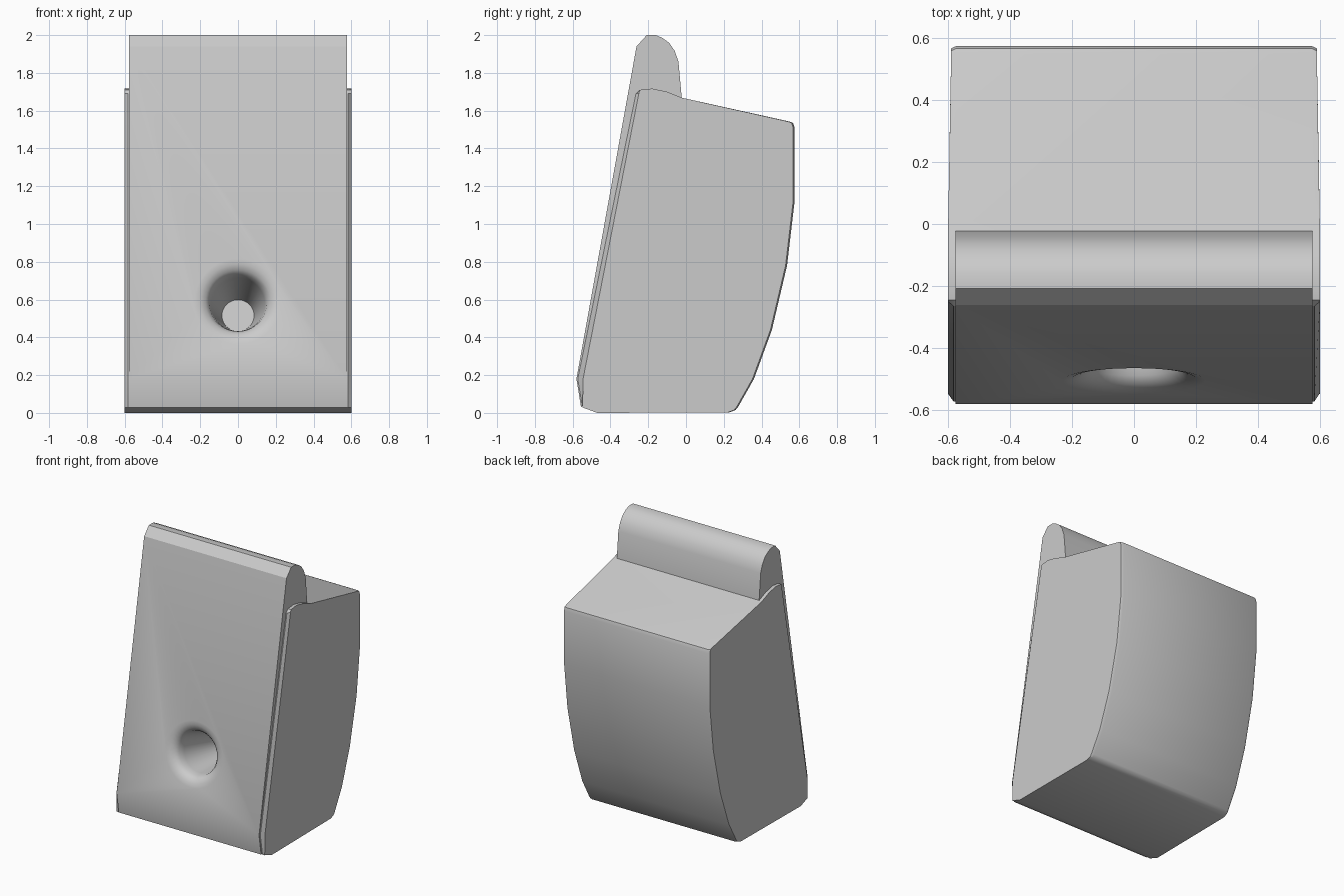
import bpy, bmesh
from math import pi, cos, sin
from mathutils import Vector

if "Cube" in bpy.data.objects:
    bpy.data.objects.remove(bpy.data.objects["Cube"])


def loft(name, rings, closed_ends=True):
    """Skin a list of equal-length point rings and cap both ends."""
    bm = bmesh.new()
    vr = [[bm.verts.new(p) for p in ring] for ring in rings]
    n = len(vr[0])
    for a, b in zip(vr, vr[1:]):
        for i in range(n):
            j = (i + 1) % n
            bm.faces.new((a[i], a[j], b[j], b[i]))
    bm.faces.new(vr[0])
    bm.faces.new(vr[-1])
    bmesh.ops.recalc_face_normals(bm, faces=bm.faces)
    mesh = bpy.data.meshes.new(name)
    bm.to_mesh(mesh)
    bm.free()
    ob = bpy.data.objects.new(name, mesh)
    bpy.context.collection.objects.link(ob)
    return ob


def combine(target, other, operation):
    """Apply an exact boolean and discard the helper."""
    bpy.context.view_layer.objects.active = target
    mod = target.modifiers.new(operation.lower(), 'BOOLEAN')
    mod.operation = operation
    mod.solver = 'EXACT'
    mod.object = other
    bpy.ops.object.modifier_apply(modifier=mod.name)
    bpy.data.objects.remove(other, do_unlink=True)


# Body: side profile (y, z) with a curved back and finely chamfered sides
side = [(-0.573, 0.18), (-0.265, 1.69), (-0.245, 1.71), (-0.18, 1.717), (-0.1, 1.7),
        (-0.02, 1.668), (0.55, 1.542), (0.567, 1.535), (0.575, 1.51), (0.575, 1.12),
        (0.535, 0.78), (0.455, 0.44), (0.36, 0.18), (0.275, 0.03), (0.262, 0.015),
        (0.23, 0.003), (-0.47, 0.0), (-0.548, 0.029)]


def body_ring(sx, chamfer):
    ring = []
    for i, (y, z) in enumerate(side):
        w = 0.6 - 0.018 * max(0, y)
        if chamfer:
            y += 0.028 if i == 0 else 0.015 if i == 1 else -0.008 if y > 0.2 else 0
        else:
            w -= 0.018
        ring.append((sx * w, y, z))
    return ring


body = loft("body", [body_ring(-1, True), body_ring(-1, False),
                     body_ring(1, False), body_ring(1, True)])

# Front plate: leaning slab with a rounded lip above the body
lip = [(-0.58, 0.18), (-0.262, 1.94), (-0.208, 2.0), (-0.16, 2.0), (-0.125, 1.985),
       (-0.09, 1.96), (-0.06, 1.917), (-0.04, 1.86), (-0.022, 1.66), (-0.05, 1.4),
       (-0.3, 0.3), (-0.5, 0.08), (-0.556, 0.031)]
plate = loft("front_plate", [[(x, y, z) for y, z in lip] for x in (-0.576, 0.576)])
combine(body, plate, 'UNION')

# Recessed hole: flared cone cut square to the front plate
inward = Vector((0, 1.76, -0.318)).normalized()
up = Vector((1, 0, 0)).cross(inward)
centre = Vector((0, -0.506, 0.59))
flare = [(-0.05, 0.3), (-0.004, 0.25), (0.006, 0.2), (0.02, 0.172),
         (0.045, 0.153), (0.09, 0.143), (0.42, 0.085)]
steps = 40
angles = [2 * pi * i / steps for i in range(steps)]
cutter = loft("hole_cutter", [[centre + inward * d + r * (Vector((cos(a), 0, 0)) + up * sin(a))
                               for a in angles] for d, r in flare])
cutter.hide_render = True
combine(body, cutter, 'DIFFERENCE')

# Smooth shading with crisp edges
bpy.ops.object.select_all(action='DESELECT')
body.select_set(True)
bpy.context.view_layer.objects.active = body
bpy.ops.object.shade_smooth_by_angle(angle=0.5)
